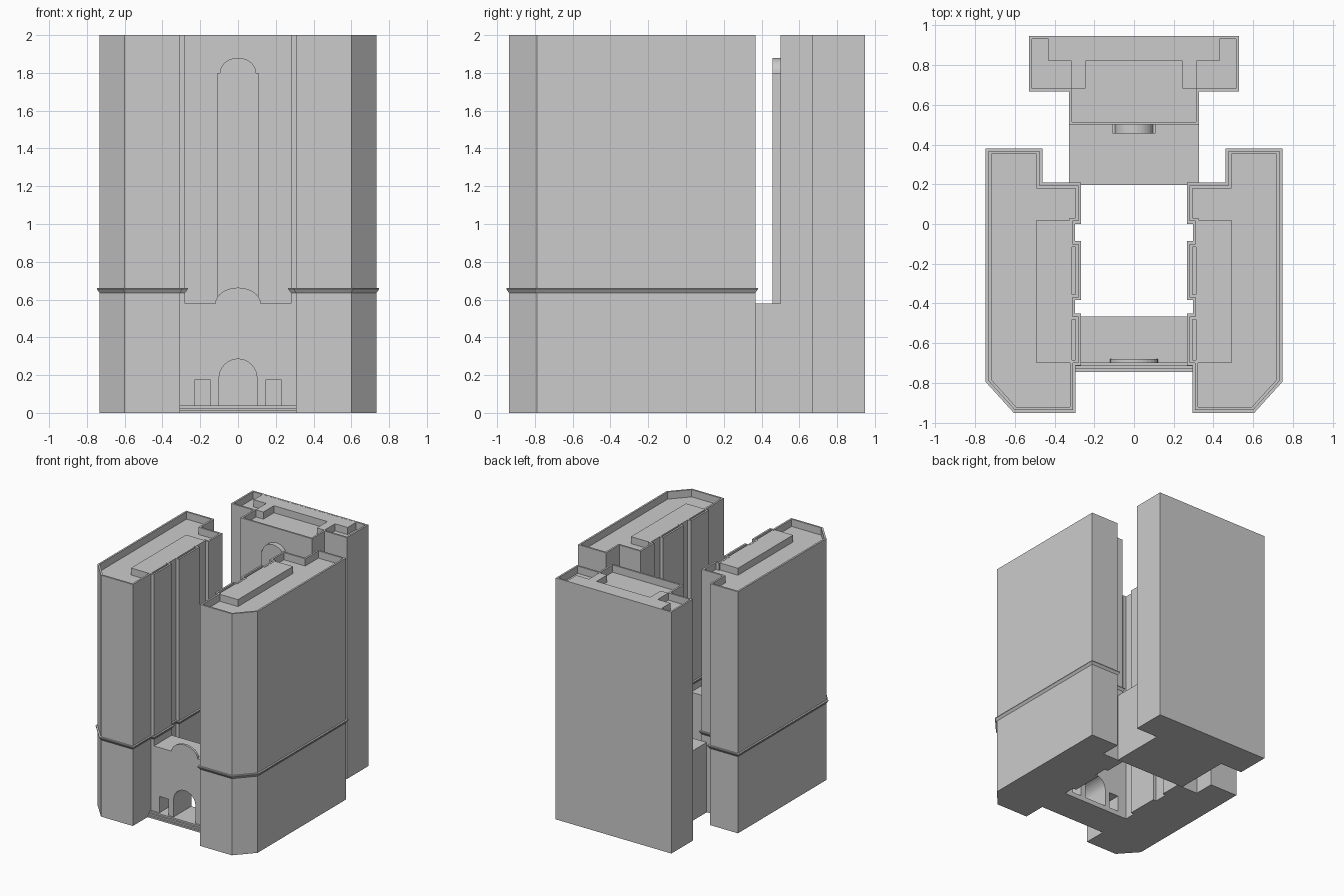
import bpy, bmesh, math
from mathutils import Vector

if "Cube" in bpy.data.objects:
    bpy.data.objects.remove(bpy.data.objects["Cube"])

LIP, ROOF, TOP = 0.015, 1.94, 2.0


def offset(poly, d):
    """Mitred outward offset of a counter-clockwise outline."""
    out = []
    n = len(poly)
    for i in range(n):
        p0, p1, p2 = (Vector(poly[(i + k) % n]) for k in (-1, 0, 1))
        a, b = (p1 - p0).normalized(), (p2 - p1).normalized()
        na, nb = Vector((a.y, -a.x)), Vector((b.y, -b.x))
        out.append(p1 + (na + nb) * (d / (1 + na.dot(nb))))
    return out


def finish(name, bm, mirror=False):
    bmesh.ops.recalc_face_normals(bm, faces=bm.faces)
    me = bpy.data.meshes.new(name)
    bm.to_mesh(me)
    bm.free()
    ob = bpy.data.objects.new(name, me)
    bpy.context.collection.objects.link(ob)
    if mirror:
        ob.modifiers.new("mirror", 'MIRROR').use_axis = (True, False, False)
    return ob


def loft(name, loops, mirror=False):
    """Skin a stack of equal-length 3D loops and cap both ends."""
    bm = bmesh.new()
    rings = [[bm.verts.new(p) for p in loop] for loop in loops]
    n = len(rings[0])
    for a, b in zip(rings, rings[1:]):
        for i in range(n):
            j = (i + 1) % n
            bm.faces.new((a[i], a[j], b[j], b[i]))
    bm.faces.new(rings[0][::-1])
    bm.faces.new(rings[-1])
    return finish(name, bm, mirror)


def tower(name, poly, levels, mirror=False):
    """Vertical shape from (height, outline offset) levels."""
    return loft(name, [[(p.x, p.y, z) for p in offset(poly, d)] for z, d in levels], mirror)


def box(name, x0, x1, y0, y1, z0, z1, mirror=False):
    return tower(name, [(x0, y0), (x1, y0), (x1, y1), (x0, y1)], [(z0, 0), (z1, 0)], mirror)


def facade(name, profile, y0, y1):
    """Extrude an x-z profile along y."""
    return loft(name, [[(x, y, z) for x, z in profile] for y in (y0, y1)])


def arc(rx, rz, z, n=16):
    """Half ellipse from +x to -x."""
    return [(rx * math.cos(math.pi * i / n), z + rz * math.sin(math.pi * i / n))
            for i in range(n + 1)]


crown = [(0, 0), (TOP, 0), (TOP, -LIP), (ROOF, -LIP)]

# Side wings with belt cornice and roof parapet
wing = [(.308, -.937), (.6, -.937), (.733, -.79), (.733, .367), (.475, .367),
        (.475, .195), (.28, .195), (.28, .015), (.31, .015), (.31, -.1),
        (.28, -.1), (.28, -.37), (.31, -.37), (.31, -.465), (.28, -.465),
        (.28, -.7), (.308, -.7)]
tower("side_wing", wing, [(0, 0), (.635, 0), (.655, .014), (.662, .014), (.662, 0)] + crown[1:], True)
box("wing_penthouse", .312, .49, -.70, .02, ROOF - .01, 1.998, True)

# Rear tower with parapet and raised roof pieces
rear = [(-.327, .5), (.327, .5), (.327, .667), (.53, .667), (.53, .948),
        (-.53, .948), (-.53, .667), (-.327, .667)]
tower("rear_tower", rear, crown)
ridge = [(-.43, .82), (-.315, .82), (-.315, .682), (-.245, .682), (-.245, .82),
         (.245, .82), (.245, .682), (.315, .682), (.315, .82), (.43, .82),
         (.43, .935), (-.43, .935)]
tower("roof_ridge", ridge, [(ROOF - .01, 0), (1.999, 0)])

# Low link block and tall arched panel on the rear tower
box("rear_link", -.327, .327, .197, .505, 0, .58)
facade("arched_panel", [(-.108, .57), (.108, .57), (.108, 1.8)] + arc(.096, .08, 1.8)
       + [(-.108, 1.8)], .457, .505)

# Entrance block: arched passage and two side doors cut into the outline
F = .04
right = [(.145, F), (.145, .175), (.23, .175), (.23, F), (.29, F), (.29, .58)]
left = [(-x, z) for x, z in reversed(right)]
gate = right + left + arc(.1, .1, .185)[::-1]
gate = left + [(-.1, F)] + arc(.1, .1, .185)[::-1] + [(.1, F)] + right
facade("entrance_block", gate, -.70, -.467)
a = [(x, z) for x, z in arc(.12, .085, .578)]
facade("entrance_pediment", a, -.70, -.68)

# Threshold slab and front steps
box("threshold", -.29, .29, -.70, -.467, 0, F)
for i in range(3):
    box(f"front_step_{i + 1}", -.308, .308, -.745 + .015 * i, -.699, F * i / 3, F * (i + 1) / 3)
